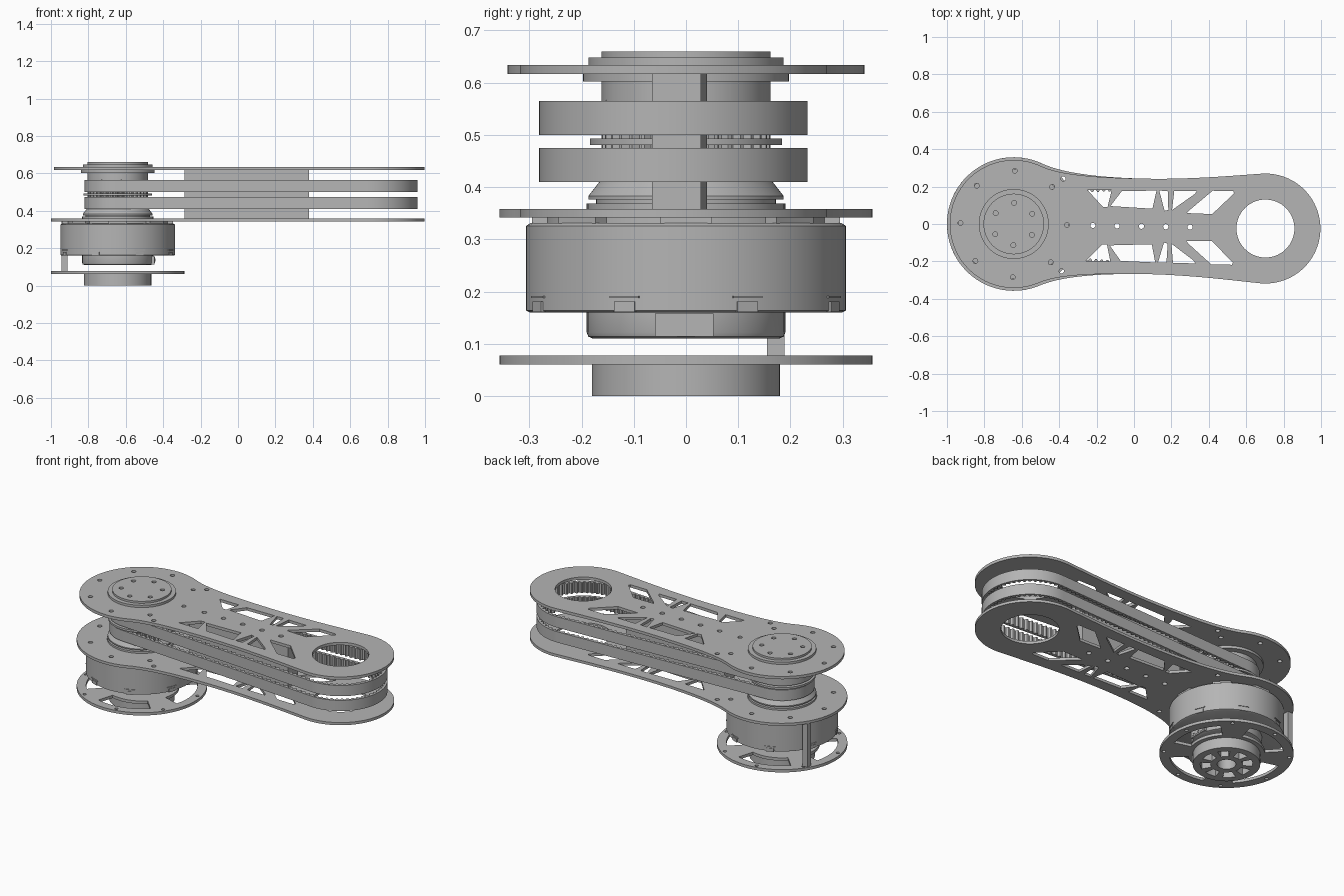
import bpy, bmesh
from math import sin, cos, pi, radians, acos
from mathutils import Vector, geometry

cube = bpy.data.objects.get("Cube")
if cube:
    bpy.data.objects.remove(cube, do_unlink=True)

grey = bpy.data.materials.new("machined_grey")
grey.use_nodes = True
grey.diffuse_color = (0.46, 0.46, 0.46, 1)
grey.node_tree.nodes["Principled BSDF"].inputs["Base Color"].default_value = (0.46, 0.46, 0.46, 1)

AX = -0.643          # x of the motor joint
SPAN = 1.346         # distance between the two joints
TILT = -0.018        # slope of the arm in plan


def finish(name, bm):
    """Turn a bmesh into a shaded object."""
    bmesh.ops.remove_doubles(bm, verts=bm.verts, dist=1e-5)
    bmesh.ops.recalc_face_normals(bm, faces=bm.faces)
    mesh = bpy.data.meshes.new(name)
    bm.to_mesh(mesh)
    bm.free()
    mesh.materials.append(grey)
    ob = bpy.data.objects.new(name, mesh)
    bpy.context.collection.objects.link(ob)
    bpy.ops.object.select_all(action='DESELECT')
    ob.select_set(True)
    bpy.context.view_layer.objects.active = ob
    bpy.ops.object.shade_smooth_by_angle(angle=radians(30))
    return ob


def plate(name, loops, z0, z1):
    """Extrude an outline with holes, given in arm coordinates."""
    cu = bpy.data.curves.new(name + "_outline", 'CURVE')
    cu.dimensions, cu.fill_mode, cu.extrude = '2D', 'BOTH', (z1 - z0) / 2
    for loop in loops:
        sp = cu.splines.new('POLY')
        sp.points.add(len(loop) - 1)
        for p, (u, v) in zip(sp.points, loop):
            p.co = (AX + u * cos(TILT) - v * sin(TILT), u * sin(TILT) + v * cos(TILT), 0, 1)
        sp.use_cyclic_u = True
    tmp = bpy.data.objects.new(name + "_outline", cu)
    bpy.context.collection.objects.link(tmp)
    dg = bpy.context.evaluated_depsgraph_get()
    me = bpy.data.meshes.new_from_object(tmp.evaluated_get(dg))
    bm = bmesh.new()
    bm.from_mesh(me)
    bmesh.ops.translate(bm, verts=bm.verts, vec=(0, 0, (z0 + z1) / 2))
    bpy.data.objects.remove(tmp, do_unlink=True)
    bpy.data.meshes.remove(me)
    return finish(name, bm)


def lathe(name, profile):
    """Revolve (radius, z) points about the motor axis."""
    bm = bmesh.new()
    pts = [(0, profile[0][1])] + profile + [(0, profile[-1][1])]
    vs = [bm.verts.new((AX + r, 0, z)) for r, z in pts]
    es = [bm.edges.new(p) for p in zip(vs, vs[1:])]
    bmesh.ops.spin(bm, geom=vs + es, cent=(AX, 0, 0), axis=(0, 0, 1), angle=2 * pi, steps=72)
    return finish(name, bm)


def box(name, centre, size, turn=0.0):
    ob = None
    bm = bmesh.new()
    bmesh.ops.create_cube(bm, size=1)
    for v in bm.verts:
        v.co = Vector(a * b for a, b in zip(v.co, size))
    ob = finish(name, bm)
    ob.location, ob.rotation_euler.z = centre, turn
    return ob


def circle(u, v, r, n=14):
    return [(u + r * cos(2 * pi * i / n), v + r * sin(2 * pi * i / n)) for i in range(n)]


def ring_holes(count, radius, r, start=0.0):
    return [circle(radius * cos(a), radius * sin(a), r)
            for a in (start + 2 * pi * i / count for i in range(count))]


def slot(r0, r1, mid, half, n=10):
    """Curved pocket between two radii."""
    arc = [mid - half + 2 * half * i / n for i in range(n + 1)]
    return ([(r1 * cos(a), r1 * sin(a)) for a in arc] +
            [(r0 * cos(a), r0 * sin(a)) for a in reversed(arc)])


def arm_outline(ra, rb=0.294):
    """Waisted outline: two round ends joined by smooth concave flanks."""
    a, b = radians(66), radians(95)
    p0 = Vector((ra * cos(a), ra * sin(a)))
    p3 = Vector((SPAN + rb * cos(b), rb * sin(b)))
    mid = Vector((0.72, 0.255))
    flank = geometry.interpolate_bezier(
        p0, p0 + 0.12 * Vector((sin(a), -cos(a))), Vector((0.45, 0.255)), mid, 16)
    flank += geometry.interpolate_bezier(
        mid, Vector((0.95, 0.256)), p3 - 0.15 * Vector((sin(b), -cos(b))), p3, 16)[1:]
    flank = [(p[0], p[1]) for p in flank]
    end_b = [(SPAN + rb * cos(t), rb * sin(t)) for t in (b - 2 * b * i / 40 for i in range(1, 40))]
    end_a = [(ra * cos(t), ra * sin(t))
             for t in (-a - (2 * pi - 2 * a) * i / 56 for i in range(1, 56))]
    return flank + end_b + [(u, -v) for u, v in reversed(flank)] + end_a


# Truss windows, one side only; the other is mirrored
windows = [
    [(0.39, 0.19), (0.52, 0.19), (0.50, 0.10), (0.475, 0.10)],
    [(0.575, 0.187), (0.76, 0.192), (0.74, 0.095), (0.515, 0.105)],
    [(0.775, 0.192), (0.82, 0.192), (0.825, 0.09), (0.805, 0.085)],
    [(0.855, 0.193), (0.975, 0.193), (0.965, 0.178), (0.845, 0.09)],
    [(1.06, 0.197), (1.17, 0.197), (1.175, 0.185), (1.06, 0.072), (0.925, 0.075), (0.935, 0.088)],
]
windows += [[(u, -v) for u, v in w] for w in windows]
spine_holes = [circle(0.423 + 0.13 * i, 0, 0.014) for i in range(5)]
arm_holes = (windows + spine_holes + ring_holes(8, 0.285, 0.013) +
             [circle(0.26, s * 0.247, 0.013) for s in (-1, 1)] +
             [circle(SPAN, 0, 0.155, 56)])

# Arm side plates and the spine between them
plate("lower_arm_plate", [arm_outline(0.357)] + arm_holes, 0.342, 0.358)
plate("upper_arm_plate", [arm_outline(0.342)] + arm_holes, 0.617, 0.634)
plate("arm_spine", [[(0.358, -0.047), (1.023, -0.047), (1.023, 0.047), (0.358, 0.047)]]
      + spine_holes, 0.358, 0.617)


# Toothed belts wrapped around both joints
def belt_loops(ra, rb, teeth):
    phi = acos((ra - rb) / SPAN)
    run = SPAN * sin(phi)
    arc_a, arc_b = ra * (2 * pi - 2 * phi), rb * 2 * phi
    total = arc_a + arc_b + 2 * run

    def point(s, depth):
        if s < arc_a:
            t, c, r, along = phi + s / ra, 0, ra, 0
        elif s < arc_a + run:
            t, c, r, along = -phi, 0, ra, s - arc_a
        elif s < arc_a + run + arc_b:
            t, c, r, along = -phi + (s - arc_a - run) / rb, SPAN, rb, 0
        else:
            t, c, r, along = phi, SPAN, rb, s - arc_a - run - arc_b
        r -= depth
        return c + r * cos(t) - along * sin(t), r * sin(t) + along * cos(t)

    n = teeth * 4
    outer = [point(total * i / n, 0) for i in range(0, n, 2)]
    inner = [point(total * i / n, 0.024 if i % 4 < 2 else 0.012) for i in range(n)]
    return [outer, inner]


loops = belt_loops(0.177, 0.257, 132)
plate("lower_belt", loops, 0.41, 0.475)
plate("upper_belt", loops, 0.50, 0.565)

# Drive pulley with teeth, flanges and top cap
tooth_ring = [((0.162 if i % 4 < 2 else 0.148) * cos(2 * pi * i / 140),
               (0.162 if i % 4 < 2 else 0.148) * sin(2 * pi * i / 140)) for i in range(140)]
plate("pulley_teeth", [tooth_ring], 0.40, 0.567)
lathe("pulley_base", [(0.19, 0.356), (0.19, 0.369), (0.172, 0.369), (0.172, 0.376),
                      (0.187, 0.376), (0.187, 0.383), (0.166, 0.41)])
lathe("pulley_middle_flange", [(0.184, 0.481), (0.184, 0.493)])
lathe("pulley_collar", [(0.162, 0.565), (0.162, 0.602), (0.197, 0.602), (0.197, 0.617)])
lathe("cap_ring", [(0.187, 0.632), (0.187, 0.648)])
plate("cap_disc", [circle(0, 0, 0.162, 72)] + ring_holes(6, 0.113, 0.013, pi / 6), 0.648, 0.66)

# Motor housing
lathe("motor_housing", [(0.298, 0.16), (0.306, 0.164), (0.306, 0.326), (0.298, 0.331),
                        (0.27, 0.331), (0.27, 0.342)])
lathe("motor_rear_cap", [(0.178, 0.11), (0.187, 0.114), (0.19, 0.122), (0.19, 0.162)])
for i in range(8):
    a = pi / 8 + i * pi / 4
    spot = (AX + 0.302 * cos(a), 0.302 * sin(a))
    box(f"housing_clip_{i}", (*spot, 0.171), (0.014, 0.042, 0.02), a)
    box(f"housing_clip_bar_{i}", (*spot, 0.19), (0.014, 0.06, 0.004), a)
    b = i * pi / 4
    box(f"housing_top_tab_{i}", (AX + 0.28 * cos(b), 0.28 * sin(b), 0.336), (0.03, 0.1, 0.012), b)

# Connector socket on the rear cap
box("connector_shell", (AX + 0.18, -0.003, 0.136), (0.034, 0.112, 0.044))
box("connector_body", (AX + 0.196, -0.003, 0.137), (0.005, 0.094, 0.03))
for y in (-0.03, 0.003):
    box("connector_pin", (AX + 0.199, y, 0.137), (0.004, 0.014, 0.014), 0)

# Base flange, its standoff post and the hub beneath
plate("base_flange", [circle(0, 0, 0.357, 96)] + ring_holes(8, 0.335, 0.01, 0.2)
      + [slot(0.205, 0.305, radians(15 + 90 * k), radians(30)) for k in range(4)]
      + [circle(0, 0, 0.05, 32)], 0.061, 0.078)
box("standoff_post", (-0.928, 0.172, 0.21), (0.034, 0.034, 0.266))
plate("base_hub", [circle(0, 0, 0.18, 72), circle(0, 0, 0.05, 32)]
      + [slot(0.085, 0.14, k * pi / 4, radians(14), 5) for k in range(8)], 0, 0.061)
